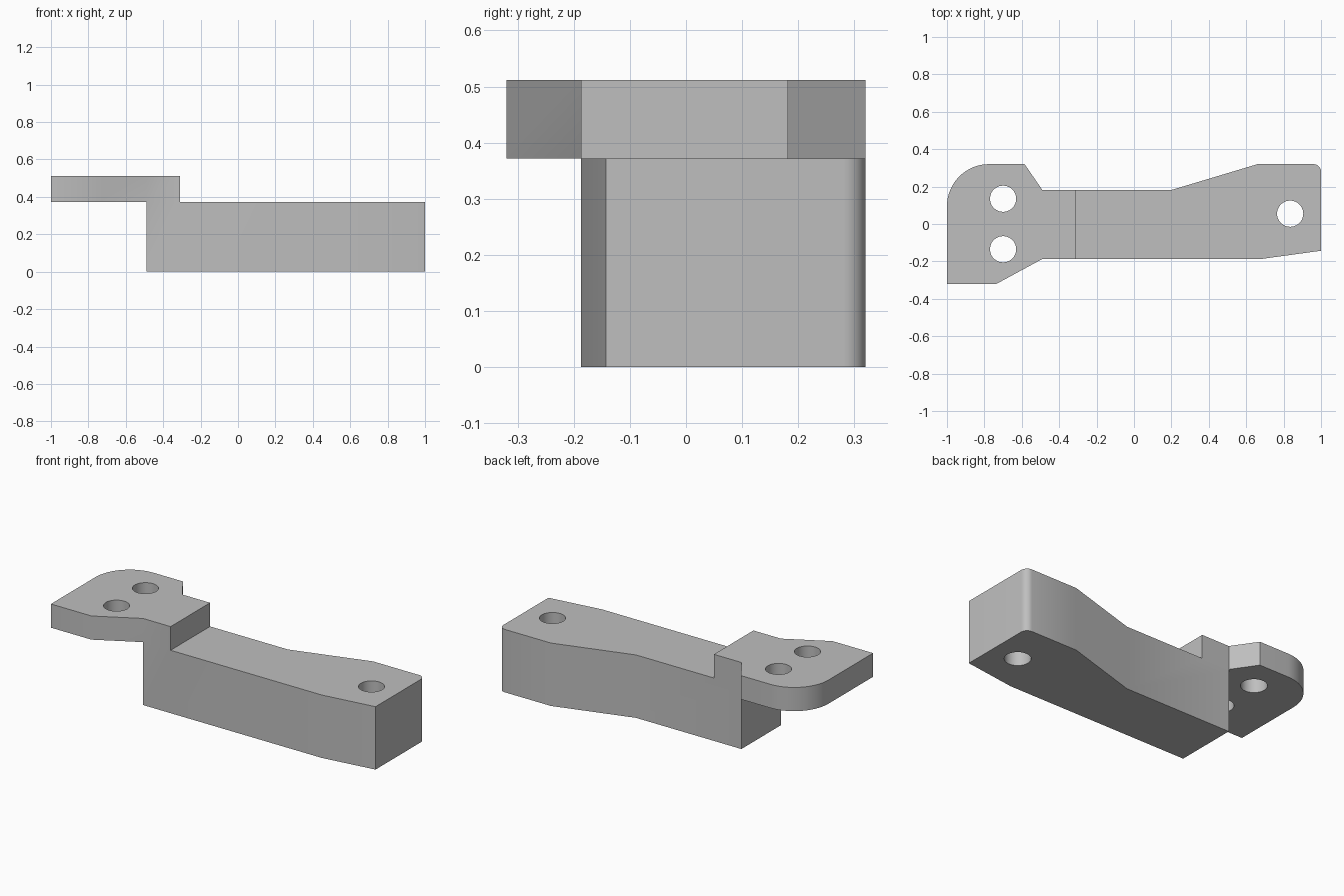
import bpy, bmesh, math

cube = bpy.data.objects.get("Cube")
if cube:
    bpy.data.objects.remove(cube, do_unlink=True)

grey = bpy.data.materials.new("light grey")
grey.use_nodes = True
colour = (0.52, 0.52, 0.52, 1)
grey.diffuse_color = colour
grey.node_tree.nodes["Principled BSDF"].inputs["Base Color"].default_value = colour


def arc(cx, cy, r, start, end, steps):
    angles = [math.radians(start + (end - start) * i / steps) for i in range(steps + 1)]
    return [(cx + r * math.cos(a), cy + r * math.sin(a)) for a in angles]


def prism(name, outline, z0, z1):
    """Extrude a counter-clockwise outline from z0 up to z1."""
    bm = bmesh.new()
    face = bm.faces.new([bm.verts.new((x, y, z0)) for x, y in outline])
    top = bmesh.ops.extrude_face_region(bm, geom=[face])["geom"]
    bmesh.ops.translate(bm, vec=(0, 0, z1 - z0),
                        verts=[v for v in top if isinstance(v, bmesh.types.BMVert)])
    bmesh.ops.recalc_face_normals(bm, faces=bm.faces)
    mesh = bpy.data.meshes.new(name)
    bm.to_mesh(mesh)
    bm.free()
    mesh.materials.append(grey)
    obj = bpy.data.objects.new(name, mesh)
    bpy.context.collection.objects.link(obj)
    return obj


def combine(target, other, operation):
    mod = target.modifiers.new(operation.title(), 'BOOLEAN')
    mod.operation, mod.solver, mod.object = operation, 'EXACT', other
    bpy.context.view_layer.objects.active = target
    bpy.ops.object.modifier_apply(modifier=mod.name)
    bpy.data.objects.remove(other, do_unlink=True)


STEP, TOP = 0.372, 0.512
FRONT, BACK = -0.187, 0.182

# Thick arm with a flared, chamfered end
arm = prism("bracket", [(-0.49, FRONT), (0.68, FRONT), (1, -0.143)]
            + arc(0.96, 0.28, 0.04, 0, 90, 8)
            + [(0.66, 0.32), (0.2, BACK), (-0.49, BACK)], 0, STEP)

# Raised mounting plate with one large rounded corner
plate = prism("mounting_plate", [(-1, -0.32), (-0.735, -0.32), (-0.49, FRONT),
              (-0.31, FRONT), (-0.31, BACK), (-0.49, BACK), (-0.585, 0.32)]
              + arc(-0.775, 0.095, 0.225, 90, 180, 16), STEP, TOP)
combine(arm, plate, 'UNION')

# Bolt holes
for x, y in [(-0.7, 0.135), (-0.7, -0.135), (0.835, 0.055)]:
    drill = prism("hole_cutter", arc(x, y, 0.07, 0, 360, 40)[:-1], -0.1, TOP + 0.1)
    combine(arm, drill, 'DIFFERENCE')

# Smooth rounded corners and holes, crisp edges elsewhere
bpy.ops.object.select_all(action='DESELECT')
arm.select_set(True)
bpy.context.view_layer.objects.active = arm
bpy.ops.object.shade_smooth_by_angle(angle=math.radians(30))
